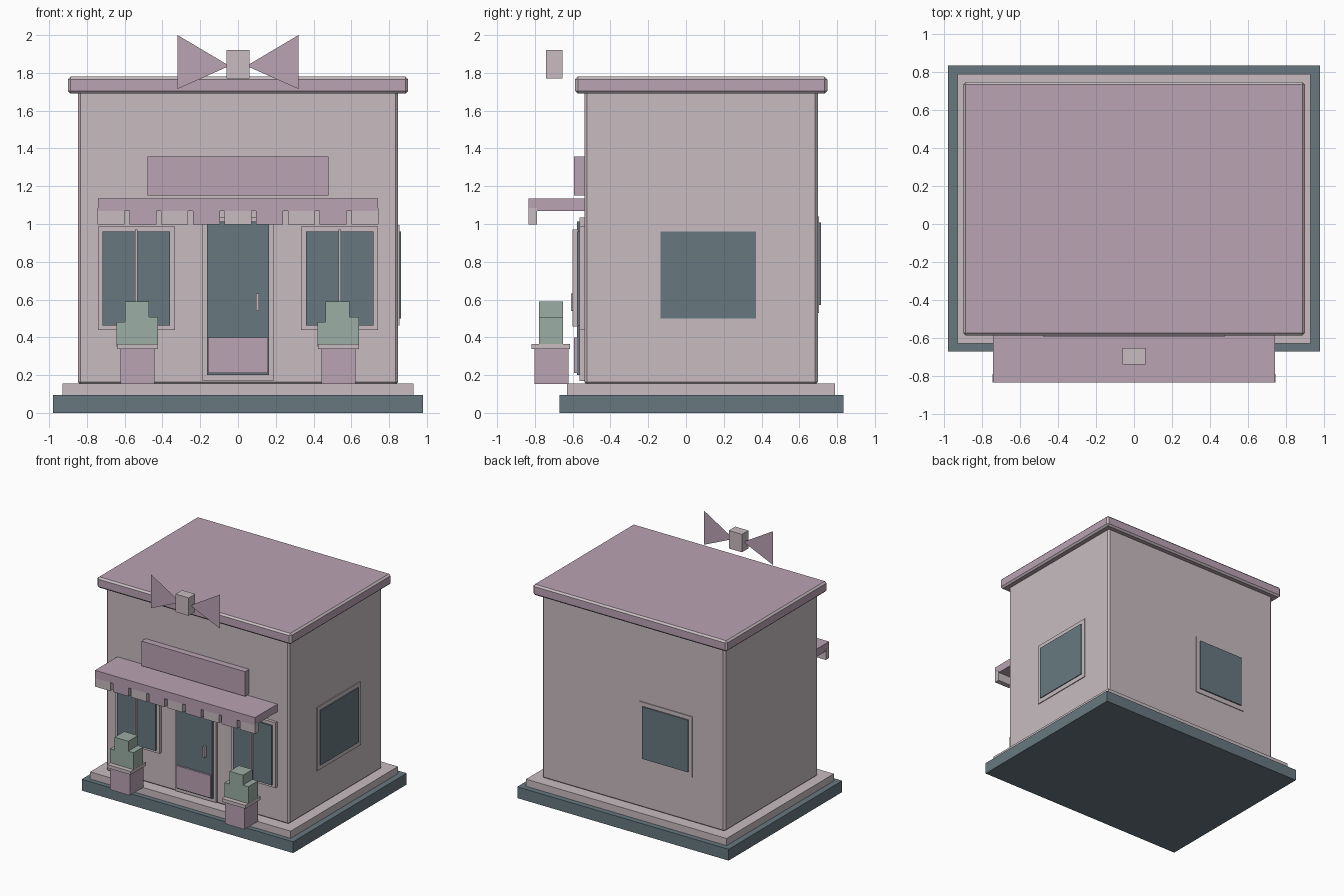
import bpy

cube = bpy.data.objects.get("Cube")
if cube:
    bpy.data.objects.remove(cube, do_unlink=True)


def material(name, rgb):
    m = bpy.data.materials.new(name)
    m.use_nodes = True
    m.diffuse_color = (*rgb, 1)
    m.node_tree.nodes["Principled BSDF"].inputs["Base Color"].default_value = (*rgb, 1)
    return m


CREAM = material("pale_plaster", (0.578, 0.503, 0.527))
PINK = material("dusty_pink", (0.491, 0.366, 0.451))
SLATE = material("slate_blue", (0.136, 0.191, 0.216))
GREEN = material("sage_green", (0.328, 0.418, 0.371))


def mesh_object(name, verts, faces, mat):
    me = bpy.data.meshes.new(name)
    me.from_pydata(verts, [], faces)
    me.materials.append(mat)
    ob = bpy.data.objects.new(name, me)
    bpy.context.collection.objects.link(ob)
    return ob


def box(name, x, y, z, mat, bevel=0, edge_mat=None):
    """Box from (low, high) ranges, with optional chamfered edges."""
    verts = [(a, b, c) for a in x for b in y for c in z]
    faces = [(0, 1, 3, 2), (4, 6, 7, 5), (0, 4, 5, 1),
             (2, 3, 7, 6), (0, 2, 6, 4), (1, 5, 7, 3)]
    ob = mesh_object(name, verts, faces, mat)
    if bevel:
        mod = ob.modifiers.new("chamfer", "BEVEL")
        mod.width = bevel
        mod.segments = 1
        if edge_mat:
            ob.data.materials.append(edge_mat)
            mod.material = 1
    return ob


def mid(centre, size):
    return (centre - size / 2, centre + size / 2)


# Foundation, walls and roof
box("foundation", (-0.98, 0.98), (-0.67, 0.835), (0, 0.095), SLATE)
box("plinth", (-0.93, 0.93), (-0.63, 0.79), (0.095, 0.155), CREAM)
box("walls", (-0.848, 0.848), (-0.538, 0.698), (0.15, 1.71), CREAM, 0.014)
box("roof_cornice", (-0.9, 0.9), (-0.587, 0.748), (1.69, 1.78), PINK, 0.014, CREAM)

# Sign board
box("sign_board", (-0.48, 0.48), (-0.592, -0.53), (1.15, 1.357), PINK)

# Awning with alternating valance flaps
box("awning", (-0.742, 0.742), (-0.835, -0.53), (1.07, 1.135), PINK)
for i in range(9):
    box(f"valance_flap_{i + 1}", mid((i - 4) * 0.168, 0.143), (-0.834, -0.79),
        (0.998, 1.085), PINK if i % 2 else CREAM)

# Door
box("door_frame", (-0.188, 0.188), (-0.563, -0.53), (0.17, 1.035), CREAM)
box("door", (-0.165, 0.165), (-0.577, -0.55), (0.2, 1.012), SLATE)
box("door_kick_plate", (-0.158, 0.158), (-0.592, -0.57), (0.212, 0.4), PINK)
box("door_handle", (0.095, 0.111), (-0.608, -0.57), (0.54, 0.632), CREAM)

# Side and back windows
box("side_window_frame", (0.84, 0.855), (-0.17, 0.405), (0.463, 0.995), CREAM)
box("side_window_glass", (0.845, 0.862), (-0.135, 0.37), (0.5, 0.96), SLATE)
box("back_window_frame", (-0.55, -0.06), (0.69, 0.705), (0.53, 1.04), CREAM)
box("back_window_glass", (-0.517, -0.093), (0.695, 0.715), (0.57, 1.007), SLATE)

for side, s in (("right", -1), ("left", 1)):
    cx = 0.538 * s
    # Front window
    box(f"{side}_window_frame", mid(cx, 0.408), (-0.563, -0.53), (0.44, 0.987), CREAM)
    box(f"{side}_window_glass", mid(cx, 0.357), (-0.577, -0.55), (0.462, 0.96), SLATE)
    box(f"{side}_window_mullion", mid(cx, 0.014), (-0.602, -0.57), (0.457, 0.97), CREAM)
    # Planter with a stepped shrub
    px = 0.532 * s
    box(f"{side}_planter", mid(px, 0.182), (-0.803, -0.623), (0.153, 0.345), PINK)
    box(f"{side}_planter_rim", mid(px, 0.218), (-0.817, -0.615), (0.337, 0.365), CREAM)
    box(f"{side}_shrub_top", mid(px - 0.004, 0.127), (-0.778, -0.651), (0.36, 0.59), GREEN)
    box(f"{side}_shrub_low", (px - 0.112, px), (-0.777, -0.652), (0.352, 0.482), GREEN)
    box(f"{side}_shrub_side", (px, px + 0.108), (-0.778, -0.651), (0.36, 0.507), GREEN)
    # Flat bow wing
    mesh_object(f"{side}_bow_wing",
                [(0.045 * s, -0.697, 1.837), (0.32 * s, -0.697, 1.715), (0.32 * s, -0.697, 2.0)],
                [(0, 1, 2) if s > 0 else (0, 2, 1)], PINK)

# Bow knot
box("bow_knot", mid(0, 0.122), (-0.74, -0.654), (1.77, 1.92), CREAM)
